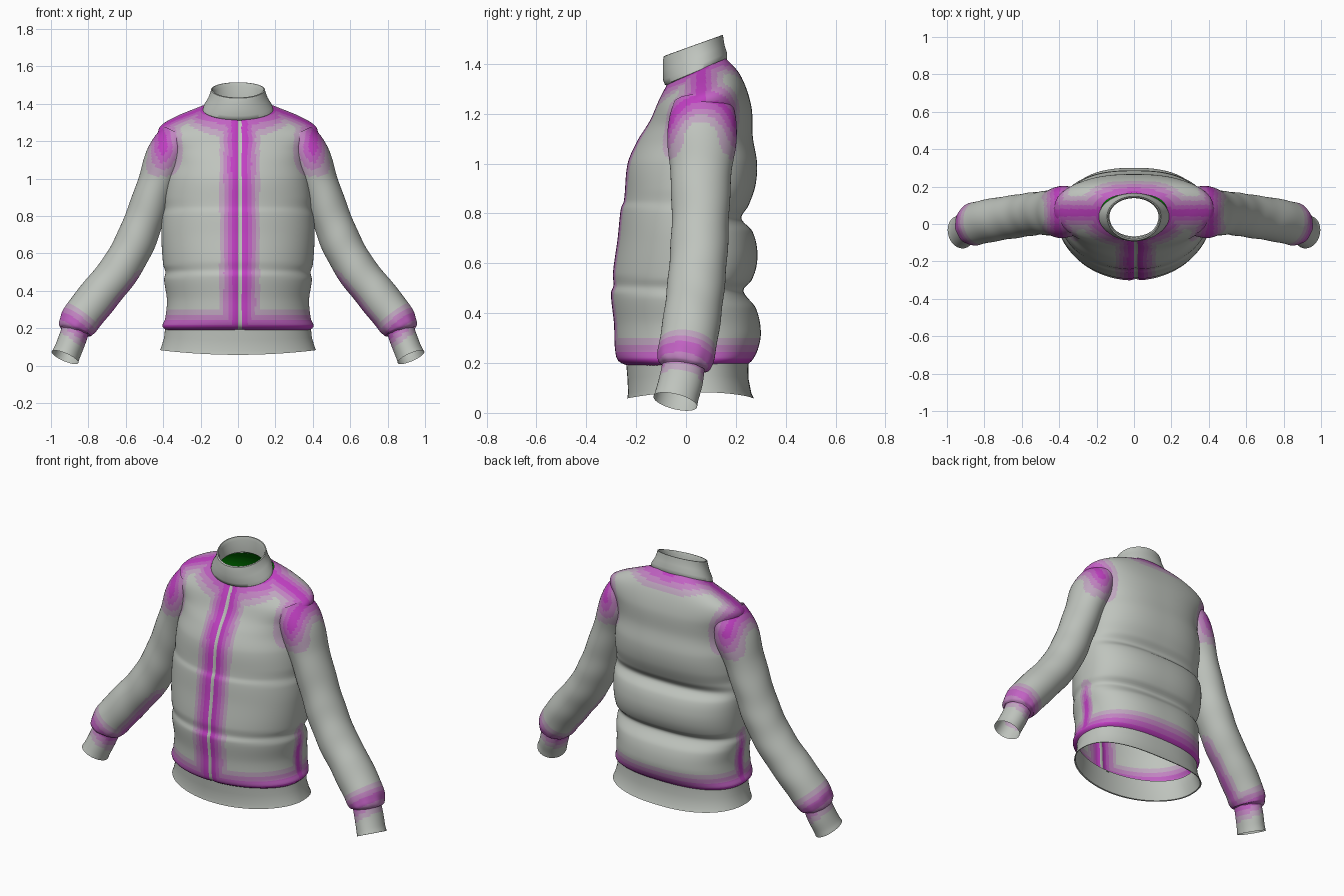
import bpy, bmesh, math
from mathutils import Vector

cube = bpy.data.objects.get("Cube")
if cube:
    bpy.data.objects.remove(cube)


def material(name, colour):
    m = bpy.data.materials.new(name)
    m.use_nodes = True
    m.diffuse_color = (*colour, 1)
    m.node_tree.nodes["Principled BSDF"].inputs["Base Color"].default_value = (*colour, 1)
    return m


LINING = [material("green lining", (0, .24, 0))]
FABRIC = [material("grey fabric", (.52, .55, .51)),
          material("pale magenta", (.52, .38, .52)),
          material("mid magenta", (.53, .23, .53)),
          material("strong magenta", (.53, .12, .54)),
          material("deep magenta", (.53, .05, .54))]


def curve(keys, t):
    """Catmull-Rom value of a list of (t, value) keys."""
    n = len(keys) - 1
    if t <= keys[0][0]:
        return keys[0][1]
    if t >= keys[n][0]:
        return keys[n][1]
    i = max(k for k in range(n) if keys[k][0] <= t)
    (t0, a), (t1, b) = keys[i], keys[i + 1]

    def slope(k):
        lo, hi = keys[max(k - 1, 0)], keys[min(k + 1, n)]
        return (hi[1] - lo[1]) / (hi[0] - lo[0])
    h = t1 - t0
    u = (t - t0) / h
    return (a * (1 + 2 * u) * (1 - u) ** 2 + slope(i) * h * u * (1 - u) ** 2
            + b * u * u * (3 - 2 * u) - slope(i + 1) * h * u * u * (1 - u))


def loft(name, rings, heat=None, mats=FABRIC):
    """Skin closed rings into an open tube; colour faces by heat (0 to 1)."""
    bm = bmesh.new()
    loops = [[bm.verts.new(p) for p in r] for r in rings]
    n = len(loops[0])
    for lo, hi in zip(loops, loops[1:]):
        for j in range(n):
            k = (j + 1) % n
            f = bm.faces.new((lo[j], lo[k], hi[k], hi[j]))
            if heat:
                h = heat(f.calc_center_median())
                f.material_index = sum(h > x for x in (.04, .22, .45, .7))
    bmesh.ops.recalc_face_normals(bm, faces=bm.faces)
    mesh = bpy.data.meshes.new(name)
    bm.to_mesh(mesh)
    bm.free()
    for m in mats:
        mesh.materials.append(m)
    ob = bpy.data.objects.new(name, mesh)
    bpy.context.collection.objects.link(ob)
    bpy.ops.object.select_all(action='DESELECT')
    ob.select_set(True)
    bpy.context.view_layer.objects.active = ob
    bpy.ops.object.shade_smooth_by_angle(angle=math.radians(50))


def body_ring(z, w, front, back, tilt=0, mid=.02, n=96, power=.8, sag=0):
    """Oval section: round in front, squarer behind, tipped up at the back."""
    ring = []
    for j in range(n):
        a = math.tau * j / n
        c, s = math.cos(a), math.sin(a)
        e = power if s > 0 else 1
        x = w * math.copysign(abs(c) ** e, c)
        y = mid + (back - mid if s > 0 else mid - front) * math.copysign(abs(s) ** e, s)
        ring.append(Vector((x, y, z + tilt * (y - .05) - sag * (1 - (x / w) ** 2))))
    return ring


# Painted seam rules
def near(d, width):
    return max(0, 1 - abs(d) / width) ** 1.4


def shoulder_heat(p):
    r = math.hypot(p.y - .06, p.z - 1.12) - .125
    fade = min(1, max(0, (p.z - 1.0) / .16))
    return fade * near(math.hypot(abs(p.x) - .4, r), .12)


def torso_heat(p):
    h = [.85 * near(p.z - .2, .11), shoulder_heat(p)]
    if p.y < .03:
        if -.001 < p.x < .019:  # bare zip strip
            return 0
        h.append(near(max(0, abs(p.x - .009) - .022), .095))
    if abs(p.x) > .3 and p.z < .55:
        h.append(near(p.y - .03, .055) * min(1, (.55 - p.z) * 6))
    if p.z > 1.15:
        a = math.atan2(p.y - .04, p.x)
        neck = Vector((.185 * math.cos(a), .04 + .12 * math.sin(a), 1.37 + .05 * math.sin(a)))
        h += [.9 * near((p - neck).length, .13), .95 * near(p.y - .06, .1) if p.z > 1.22 else 0]
    return max(h)


def sleeve_heat(p):
    q = Vector((abs(p.x), p.y, p.z))
    along = (q - Vector((.865, 0, .2))).dot(Vector((.6, -.15, -.78)))
    a, b = Vector((.52, .0, .44)), Vector((.79, -.02, .14))
    u = min(1, max(0, (q - a).dot(b - a) / (b - a).length_squared))
    seam = .7 * near((q - a.lerp(b, u)).length, .085)
    return max(.65 * near(along, .09), seam, shoulder_heat(p))


# Quilted torso
FRONT = [(.19, -.235), (.205, -.27), (.25, -.285), (.36, -.29), (.48, -.302), (.51, -.292),
         (.56, -.294), (.7, -.275), (.82, -.262), (.85, -.25), (1, -.235),
         (1.1, -.195), (1.2, -.145), (1.3, -.11), (1.375, -.075)]
BACK = [(.19, .24), (.21, .265), (.26, .29), (.33, .3), (.42, .28), (.49, .23), (.53, .262),
        (.59, .283), (.66, .285), (.73, .265), (.78, .222), (.83, .25), (.91, .278),
        (1, .285), (1.1, .268), (1.2, .262), (1.3, .22), (1.375, .16)]
SIDE = [(.19, .385), (.21, .405), (.25, .39), (.35, .38), (.46, .395), (.5, .388), (.54, .4),
        (.7, .41), (.8, .405), (.84, .395), (.9, .395), (1, .385), (1.08, .37), (1.16, .385),
        (1.23, .425), (1.27, .415), (1.31, .345), (1.34, .27), (1.375, .18)]
TILT = [(1, 0), (1.1, .03), (1.2, .14), (1.3, .3), (1.375, .42)]
MID = [(.2, .01), (.9, .03), (1.25, .07), (1.375, .05)]


def torso_ring(t, inset=0, n=240):
    ring = body_ring(t, curve(SIDE, t) - inset, curve(FRONT, t) + inset,
                     curve(BACK, t) - inset, curve(TILT, t), curve(MID, t), n)
    for p in ring:
        if p.y < 0:  # zip groove
            p.y += .008 * math.exp(-((p.x - .009) / .018) ** 2)
    return ring


STEPS = 130
loft("torso", [torso_ring(.19 + 1.185 * i / STEPS) for i in range(STEPS + 1)], torso_heat)

# Lining, rising into the base of the collar
loft("inner_lining", [torso_ring(.7 + .65 * i / 24, .012, 96) for i in range(25)]
     + [body_ring(1.383, .138, -.066, .139, .42, .04, power=1)], mats=LINING)

# Hem band, turned in at its lower edge
loft("hem_band", [body_ring(z, w, f, b, sag=s) for z, w, f, b, s in (
    (.2, .39, -.24, .25, 0), (.15, .395, -.235, .25, .01), (.1, .41, -.232, .262, .02),
    (.083, .417, -.236, .272, .025), (.085, .41, -.228, .264, .025),
    (.15, .388, -.228, .243, .01), (.2, .383, -.233, .243, 0))])

# Stand collar, folded over at the top
loft("collar", [body_ring(z, w, f, b, k, .04, power=1) for z, w, f, b, k in (
    (1.36, .178, -.07, .158, .42), (1.373, .188, -.085, .165, .42),
    (1.395, .182, -.092, .165, .42), (1.43, .16, -.093, .155, .4),
    (1.465, .147, -.093, .15, .38), (1.48, .144, -.089, .148, .36),
    (1.481, .138, -.08, .143, .36), (1.46, .131, -.072, .138, .38),
    (1.383, .138, -.066, .139, .42))])


def arm_rings(keys, side, count, n=64, ripple=0):
    """Rings across a path of (x, y, z, radius, y radius) keys."""
    def at(t):
        return [curve([(i, k[c]) for i, k in enumerate(keys)], t) for c in range(5)]
    last = len(keys) - 1
    rings = []
    for i in range(count + 1):
        t = last * i / count
        x, y, z, r, ry = at(t)
        d = Vector(at(min(t + .3, last))[:3]) - Vector(at(max(t - .3, 0))[:3])
        u = Vector((-d.z, 0, d.x)).normalized()
        v = d.cross(u).normalized()
        ring = []
        for j in range(n):
            a = math.tau * j / n
            k = 1 + ripple * (2 * math.sin(9 * a) * max(0, t / last - .75) * 4
                              + math.sin(1.7 * t * math.pi + math.sin(a * 2)))
            p = Vector((x, y, z)) + k * (u * r * math.cos(a) + v * ry * math.sin(a))
            p.x *= side
            ring.append(p)
        rings.append(ring)
    return rings


SLEEVE = [(.32, .07, 1.235, .09, .12), (.375, .065, 1.13, .112, .14), (.435, .06, .97, .103, .124),
          (.495, .058, .8, .104, .115), (.555, .052, .65, .107, .115), (.635, .04, .51, .107, .115),
          (.735, .025, .385, .108, .115), (.83, .006, .265, .107, .115),
          (.868, -.005, .205, .096, .11), (.878, -.009, .18, .075, .085)]
CUFF = [(.865, -.008, .2, .074, .085), (.89, -.02, .13, .074, .088),
        (.912, -.035, .075, .074, .088), (.925, -.043, .045, .077, .09)]

# Sleeves and ribbed cuffs
for label, side in (("left", 1), ("right", -1)):
    loft(label + "_sleeve", arm_rings(SLEEVE, side, 110, 80, ripple=.01), sleeve_heat)
    loft(label + "_cuff", arm_rings(CUFF, side, 16), sleeve_heat)
